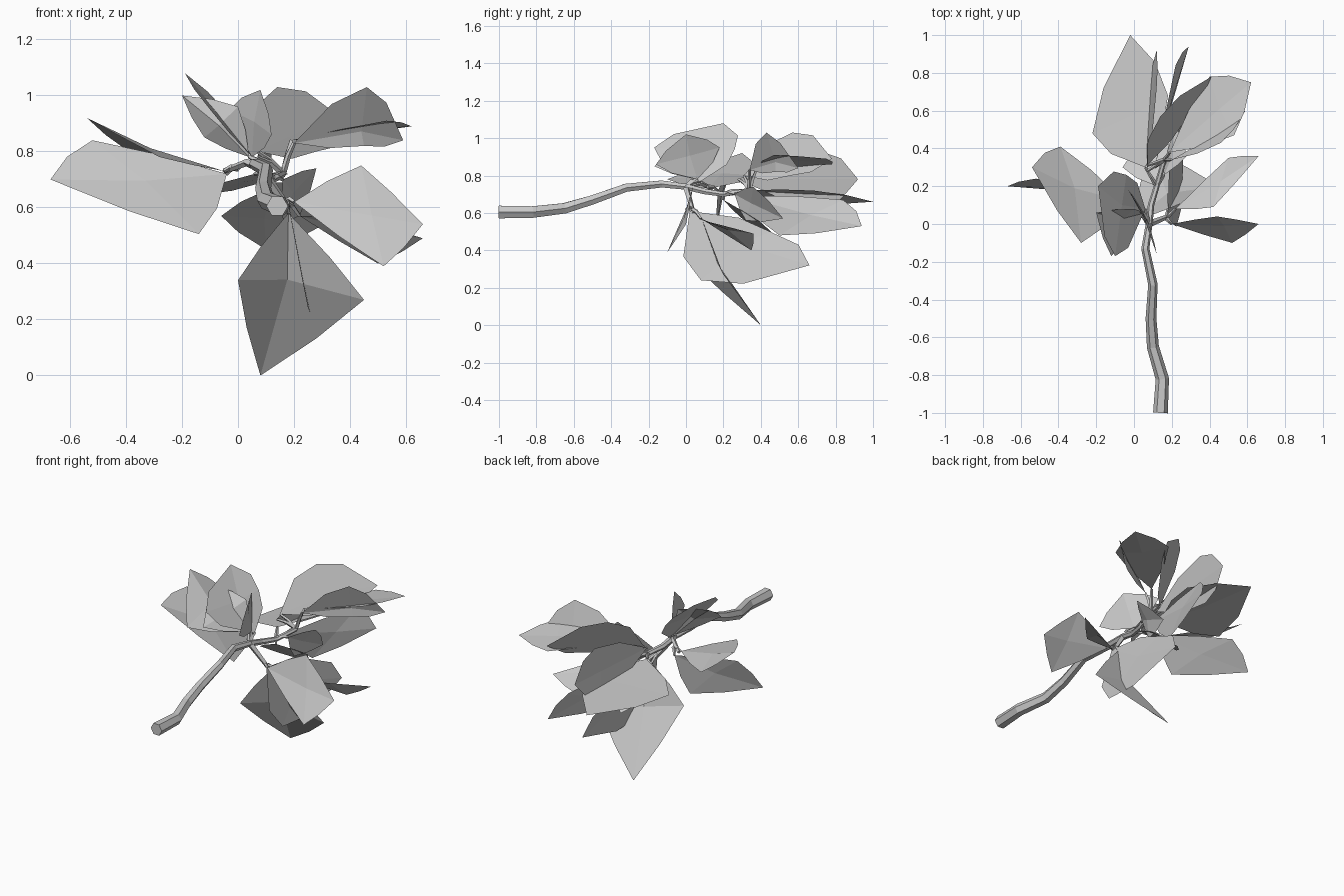
import bpy
import bmesh
import math
from mathutils import Vector

cube = bpy.data.objects.get("Cube")
if cube:
    bpy.data.objects.remove(cube)

grey = bpy.data.materials.new("plain grey")
grey.use_nodes = True
grey.diffuse_color = (0.58, 0.58, 0.58, 1)
grey.node_tree.nodes["Principled BSDF"].inputs["Base Color"].default_value = grey.diffuse_color


def finish(name, bm):
    mesh = bpy.data.meshes.new(name)
    bm.to_mesh(mesh)
    bm.free()
    mesh.materials.append(grey)
    bpy.context.collection.objects.link(bpy.data.objects.new(name, mesh))


def tube(name, points, start, end, sides=6):
    """Faceted twig tapering along a path."""
    bm = bmesh.new()
    points = [Vector(p) for p in points]
    last = len(points) - 1
    rings = []
    for i, p in enumerate(points):
        along = (points[min(i + 1, last)] - points[max(i - 1, 0)]).normalized()
        side = along.cross(Vector((0, 0, 1)))
        if side.length < 0.01:
            side = Vector((1, 0, 0))
        side.normalize()
        up = side.cross(along)
        radius = start + (end - start) * i / last
        angles = [math.tau * k / sides for k in range(sides)]
        rings.append([bm.verts.new(p + radius * (side * math.cos(a) + up * math.sin(a)))
                      for a in angles])
    for low, high in zip(rings, rings[1:]):
        for k in range(sides):
            n = (k + 1) % sides
            bm.faces.new((low[k], low[n], high[n], high[k]))
    bm.faces.new(rings[0][::-1])
    bm.faces.new(rings[-1])
    finish(name, bm)


def leaf(name, joint, base, tip, left, right, bulge=0.12):
    """Creased blade: a midrib with a wide corner on each side, on a thin stalk."""
    bm = bmesh.new()
    base, tip, left, right = map(Vector, (base, tip, left, right))
    axis = tip - base
    middle = (left + right) / 2
    # midrib sits between the straight axis and the blade's mid line
    place = max(0.3, min(0.6, (middle - base).dot(axis) / axis.length_squared))
    rib = (base + axis * place).lerp(middle, 0.4)
    low, high = base.lerp(rib, 0.5), rib.lerp(tip, 0.5)
    ribs = [bm.verts.new(p) for p in (base, low, rib, high, tip)]
    for corner, flip in ((left, False), (right, True)):
        out = (corner - rib) * bulge
        shoulder = bm.verts.new(base.lerp(corner, 0.5) + out)
        wide = bm.verts.new(corner)
        upper = bm.verts.new(corner.lerp(tip, 0.5) + out)
        b, l, r, h, t = ribs
        for face in ((b, l, shoulder), (l, r, wide, shoulder),
                     (r, h, upper, wide), (h, t, upper)):
            bm.faces.new(face[::-1] if flip else face)
    bmesh.ops.triangulate(bm, faces=[f for f in bm.faces if len(f.verts) > 3])
    finish(name, bm)
    joint = Vector(joint)
    tube(name + "_stalk", (joint, joint.lerp(base, 0.5) + Vector((0, 0, 0.01)), base),
         0.012, 0.007, 4)


# Main stem and its side twigs
fork = (0.08, 0.0, 0.74)
crown = (0.12, 0.2, 0.7)
end = (0.16, 0.34, 0.72)
tube("main_stem", [(0.14, -1, 0.605), (0.15, -0.82, 0.605), (0.1, -0.65, 0.625),
                   (0.09, -0.5, 0.67), (0.1, -0.32, 0.735), (0.06, -0.13, 0.755), fork],
     0.039, 0.018)
tube("upper_stem", [fork, (0.09, 0.1, 0.715), crown, end], 0.019, 0.013)
tube("right_twig", [fork, (0.03, 0.08, 0.76), (-0.05, 0.14, 0.73)], 0.017, 0.01, 4)
tube("lower_twig", [fork, (0.13, 0.02, 0.67), (0.18, 0.04, 0.6)], 0.018, 0.012, 4)

# Hanging leaves
low = (0.17, 0.03, 0.62)
leaf("hanging_leaf", low, (0.18, 0.08, 0.58), (0.08, 0.4, 0),
     (0, 0.02, 0.34), (0.45, 0.2, 0.27), 0.05)
leaf("hanging_side_leaf", low, (0.18, 0.02, 0.61), (0.25, 0.66, 0.32),
     (0.25, 0.08, 0.24), (0.2, 0.45, 0.5), 0.3)
leaf("left_front_leaf", low, (0.2, 0, 0.62), (0.66, 0, 0.54),
     (0.52, -0.1, 0.39), (0.44, 0.04, 0.75), 0.05)
leaf("left_back_leaf", low, (0.22, 0.08, 0.57), (0.66, 0.36, 0.49),
     (0.42, 0.09, 0.56), (0.5, 0.35, 0.4), 0.05)

# Right-hand leaves
twig = (0, 0.12, 0.74)
leaf("right_leaf", twig, (-0.04, 0.17, 0.72), (-0.67, 0.2, 0.7),
     (-0.14, 0.16, 0.505), (-0.52, 0.24, 0.84), 0.08)
leaf("right_upper_leaf", twig, (-0.05, 0.12, 0.73), (-0.54, 0.3, 0.92),
     (-0.28, -0.1, 0.78), (-0.39, 0.41, 0.8), 0.1)

# Upright leaves at the fork
leaf("upright_leaf", fork, (0.05, 0.06, 0.78), (0.08, 0, 1.02),
     (0.12, -0.16, 0.86), (-0.03, 0.18, 0.95), 0.15)
leaf("upright_front_leaf", fork, (0.04, 0.05, 0.78), (-0.2, 0.06, 1),
     (-0.12, -0.17, 0.85), (0, 0.08, 0.96), 0.1)
leaf("upright_side_leaf", fork, (0.06, 0.08, 0.77), (-0.19, 0.2, 1.08),
     (-0.1, -0.17, 0.95), (-0.04, 0.26, 0.94), 0.3)

# Leaves on the far end
leaf("end_leaf", crown, (0.06, 0.3, 0.72), (-0.02, 1, 0.66),
     (-0.22, 0.48, 0.64), (0.18, 0.68, 0.72), 0.18)
leaf("end_steep_leaf", end, (0.11, 0.3, 0.69), (0.29, 0.94, 0.53),
     (0.16, 0.5, 0.48), (0.22, 0.84, 0.67))
leaf("end_upright_leaf", end, (0.07, 0.31, 0.8), (0.41, 0.78, 0.89),
     (0.14, 0.57, 1.03), (0.28, 0.56, 0.8), 0.35)
leaf("end_tall_leaf", end, (0.2, 0.34, 0.83), (0.59, 0.6, 0.84),
     (0.46, 0.43, 1.03), (0.45, 0.48, 0.82), 0.25)
leaf("end_flat_leaf", end, (0.19, 0.38, 0.84), (0.62, 0.75, 0.89),
     (0.4, 0.78, 0.86), (0.53, 0.47, 0.91), 0.12)
leaf("end_blade_leaf", end, (0.07, 0.28, 0.78), (0.12, 0.92, 0.78),
     (0.12, 0.72, 0.93), (0.08, 0.72, 0.64), 0.25)

# Small inner leaves
leaf("inner_leaf", crown, (0.16, 0.26, 0.7), (0.22, 0.52, 0.57),
     (0.16, 0.32, 0.56), (0.28, 0.36, 0.74))
leaf("inner_lower_leaf", crown, (0.12, 0.2, 0.67), (0.1, 0.5, 0.45),
     (-0.06, 0.3, 0.57), (0.2, 0.4, 0.55))
